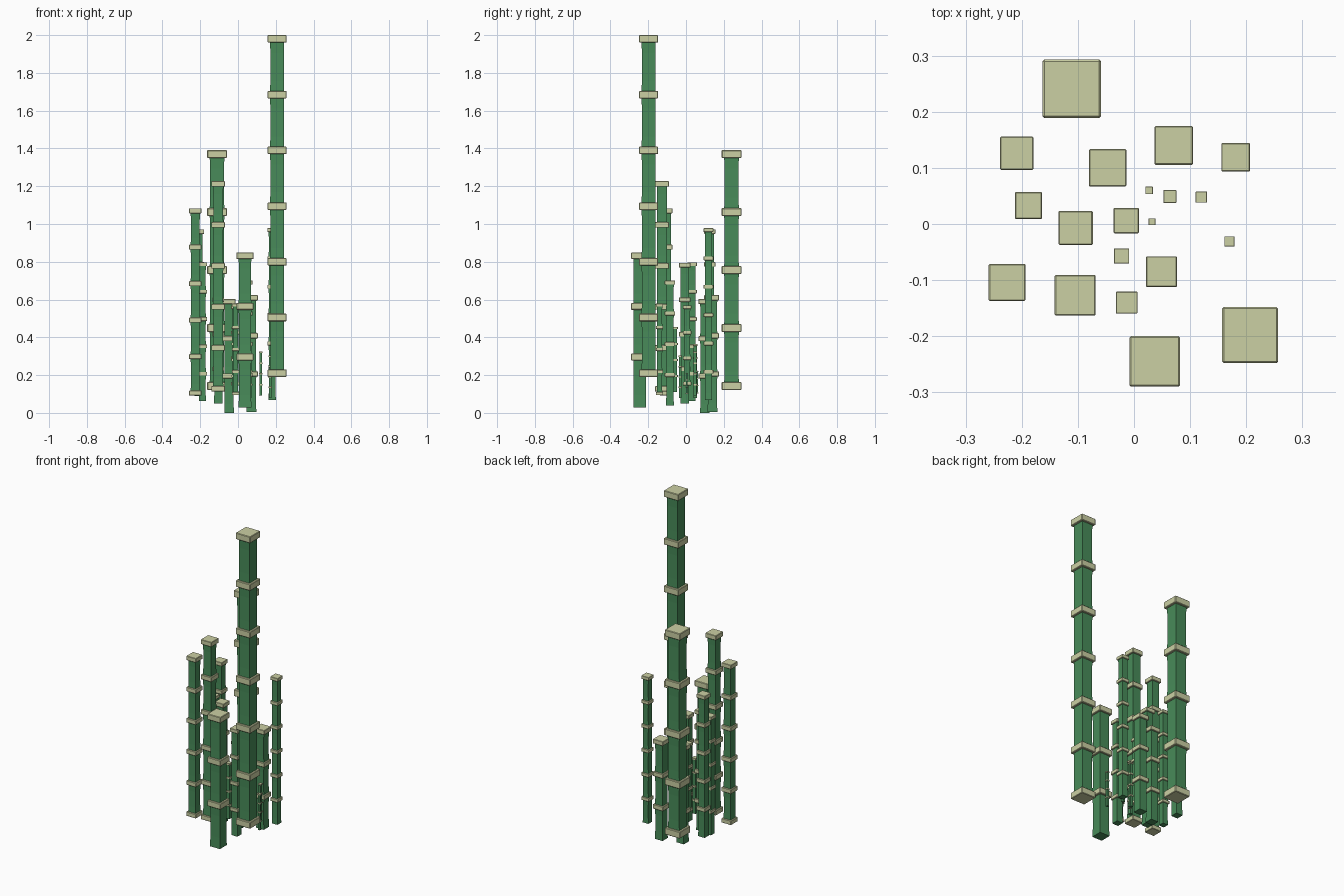
import bpy, bmesh

if "Cube" in bpy.data.objects:
    bpy.data.objects.remove(bpy.data.objects["Cube"])

def material(name, rgb):
    m = bpy.data.materials.new(name)
    m.diffuse_color = (*rgb, 1)
    m.use_nodes = True
    m.node_tree.nodes["Principled BSDF"].inputs["Base Color"].default_value = m.diffuse_color
    return m

GREEN = material("stalk_green", (0.065, 0.26, 0.10))
TAN = material("node_tan", (0.60, 0.63, 0.37))

def loft(bm, x, y, levels):
    """Square section lofted through (z, width) levels, capped at both ends."""
    loops = []
    for z, w in levels:
        h = w / 2
        loops.append([bm.verts.new((x + sx * h, y + sy * h, z))
                      for sx, sy in ((-1, -1), (1, -1), (1, 1), (-1, 1))])
    for a, b in zip(loops, loops[1:]):
        for i in range(4):
            j = (i + 1) % 4
            bm.faces.new((a[i], a[j], b[j], b[i]))
    bm.faces.new(loops[0][::-1])
    bm.faces.new(loops[-1])

def finish(bm, name, mat):
    me = bpy.data.meshes.new(name)
    bm.to_mesh(me)
    bm.free()
    me.materials.append(mat)
    ob = bpy.data.objects.new(name, me)
    bpy.context.collection.objects.link(ob)
    return ob

def bamboo(i, x, y, w, top, step, rings, tail):
    t = w * 0.4                                  # node thickness
    nodes = [top - k * step for k in range(rings)]
    # Slightly waisted stem segments between the nodes
    bm = bmesh.new()
    ends = nodes + ([nodes[-1] - step] if tail else [])
    for hi, lo in zip(ends, ends[1:]):
        d = hi - lo
        loft(bm, x, y, [(lo, w * 0.76), (lo + d * 0.25, w * 0.71),
                        (lo + d * 0.75, w * 0.71), (hi, w * 0.76)])
    finish(bm, f"bamboo_stem_{i}", GREEN)
    # Wider node collars with softened edges
    bm = bmesh.new()
    for z in nodes:
        loft(bm, x, y, [(z - t / 2, w), (z + t / 2, w)])
    ob = finish(bm, f"bamboo_nodes_{i}", TAN)
    b = ob.modifiers.new("soft_edges", 'BEVEL')
    b.width = w * 0.03
    b.segments = 1

# x, y, collar width, top node height, node spacing, node count, stem below last node
STALKS = [
    (0.207, -0.198, 0.100, 1.98, 0.295, 7, False),
    (-0.111, 0.241, 0.104, 1.37, 0.307, 5, False),
    (-0.105, -0.127, 0.073, 1.212, 0.217, 6, False),
    (-0.226, -0.104, 0.066, 1.07, 0.193, 6, False),
    (0.037, -0.245, 0.090, 0.832, 0.268, 3, True),
    (-0.209, 0.126, 0.059, 0.96, 0.174, 5, True),
    (0.181, 0.119, 0.051, 0.968, 0.150, 6, True),
    (-0.188, 0.033, 0.048, 0.787, 0.145, 5, True),
    (-0.104, -0.007, 0.061, 0.782, 0.183, 4, True),
    (0.049, -0.085, 0.055, 0.69, 0.163, 4, True),
    (0.071, 0.140, 0.069, 0.61, 0.202, 3, True),
    (-0.047, 0.100, 0.067, 0.59, 0.197, 3, True),
    (-0.013, -0.140, 0.039, 0.57, 0.117, 5, False),
    (-0.014, 0.006, 0.045, 0.56, 0.135, 4, False),
    (-0.022, -0.057, 0.027, 0.45, 0.085, 4, True),
    (0.064, 0.049, 0.023, 0.36, 0.070, 4, True),
    (0.120, 0.048, 0.020, 0.32, 0.057, 4, True),
    (0.170, -0.031, 0.018, 0.30, 0.055, 4, True),
    (0.027, 0.060, 0.013, 0.22, 0.038, 4, False),
    (0.032, 0.004, 0.012, 0.21, 0.036, 4, False),
]
for i, s in enumerate(STALKS, 1):
    bamboo(i, *s)
